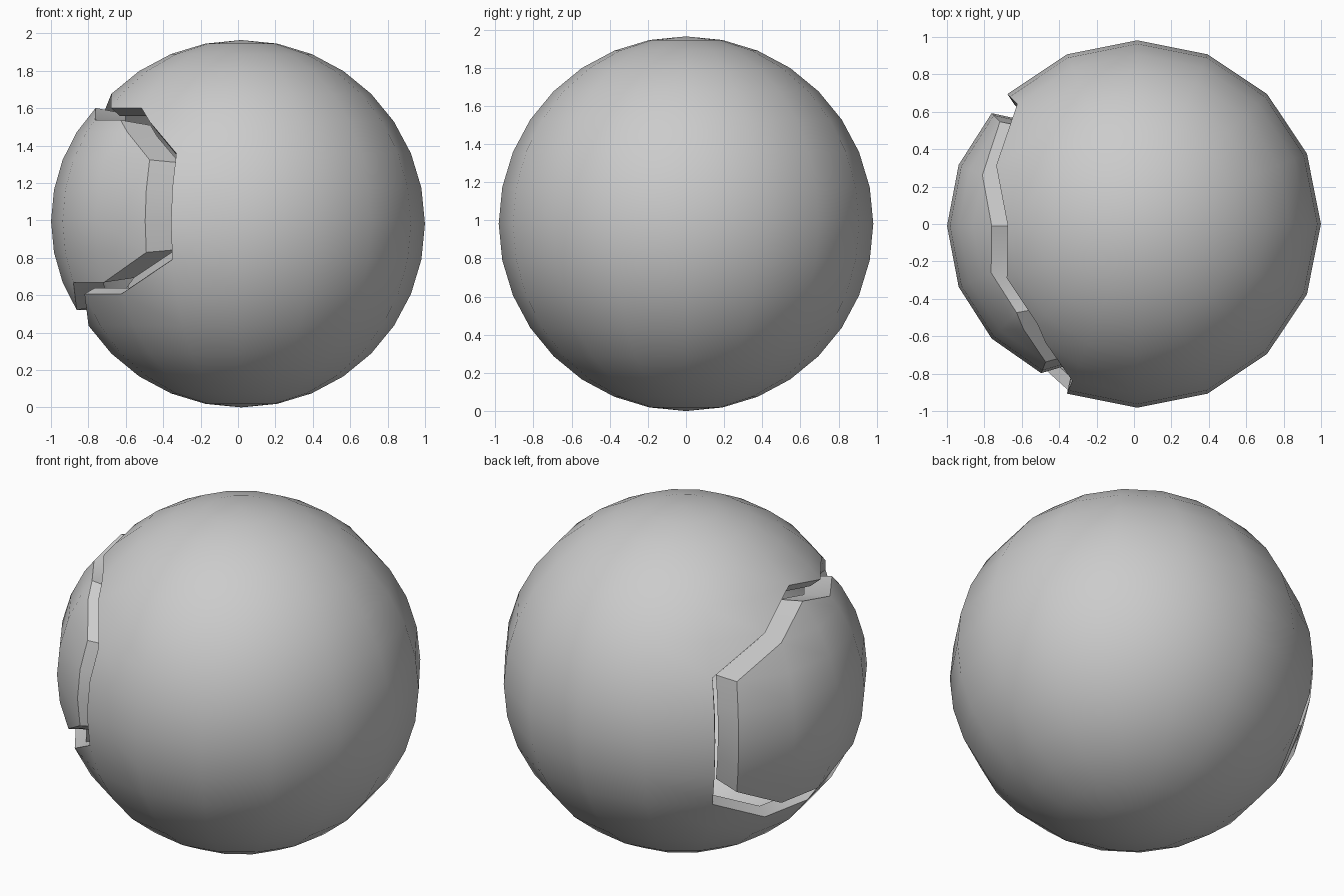
import bpy, bmesh
from math import radians, sin, cos
from mathutils import Vector

if "Cube" in bpy.data.objects:
    bpy.data.objects.remove(bpy.data.objects["Cube"])

R = 0.982
C = Vector((0.0175, 0, R))


def on_ball(lon, polar):
    a, t = radians(lon), radians(polar)
    return Vector((R * sin(t) * cos(a), R * sin(t) * sin(a), R * cos(t))) + C


def ball_mesh():
    bm = bmesh.new()
    bmesh.ops.create_uvsphere(bm, u_segments=16, v_segments=16, radius=R)
    bmesh.ops.translate(bm, vec=C, verts=bm.verts)
    return bm


def nearest(bm, p):
    return min(bm.verts, key=lambda v: (v.co - p).length)


def split(bm, p, q, f):
    a, b = nearest(bm, on_ball(*p)), nearest(bm, on_ball(*q))
    e = bm.edges.get((a, b))
    return bmesh.utils.edge_split(e, a, f)[1]


def cut_outline(bm):
    """Cut the crack outline into the ball and return the faces inside it."""
    s1 = split(bm, (202.5, 45), (202.5, 56.25), 0.5)
    s2 = split(bm, (225, 45), (225, 56.25), 0.5)
    s3 = split(bm, (225, 56.25), (247.5, 56.25), 0.33)
    grid = lambda pts: [nearest(bm, on_ball(*p)) for p in pts]
    loop = grid([(157.5, 56.25), (180, 45)]) + [s1, s2, s3] + grid([
        (247.5, 67.5), (247.5, 78.75), (247.5, 90), (247.5, 101.25),
        (225, 112.5), (202.5, 112.5), (180, 123.75), (157.5, 123.75),
        (135, 112.5), (135, 101.25), (135, 90), (135, 78.75), (135, 67.5)])
    border = set()
    for a, b in zip(loop, loop[1:] + loop[:1]):
        if not bm.edges.get((a, b)):
            bmesh.ops.connect_verts(bm, verts=[a, b])
        border.add(bm.edges.get((a, b)))
    mid = on_ball(191, 84)
    seed = min(bm.faces, key=lambda f: (f.calc_center_median() - mid).length)
    inside, todo = {seed}, [seed]
    while todo:
        for e in todo.pop().edges:
            if e in border:
                continue
            for f in e.link_faces:
                if f not in inside:
                    inside.add(f)
                    todo.append(f)
    return list(inside)


def finish(bm, name):
    me = bpy.data.meshes.new(name)
    bm.to_mesh(me)
    bm.free()
    ob = bpy.data.objects.new(name, me)
    bpy.context.collection.objects.link(ob)
    bpy.ops.object.select_all(action='DESELECT')
    bpy.context.view_layer.objects.active = ob
    ob.select_set(True)
    return ob


# Hollow shell with the broken-out opening
bm = ball_mesh()
bmesh.ops.delete(bm, geom=cut_outline(bm), context='FACES')
shell = finish(bm, "shell")
mod = shell.modifiers.new("thickness", 'SOLIDIFY')
mod.thickness = 0.07
mod.offset = -1
bpy.ops.object.modifier_apply(modifier=mod.name)
bpy.ops.object.shade_smooth_by_angle(angle=radians(30))

# Loose shard: same patch, shrunk, pushed out to the left, thickened inward
bm = ball_mesh()
keep = set(cut_outline(bm))
bmesh.ops.delete(bm, geom=[f for f in bm.faces if f not in keep], context='FACES')
for v in bm.verts:
    v.co = (0.83 * v.co.x - 0.199, 0.868 * v.co.y - 0.01, 1.09 + 0.872 * (v.co.z - 1.09))
ext = bmesh.ops.extrude_face_region(bm, geom=bm.faces[:], use_keep_orig=True)
for v in ext["geom"]:
    if isinstance(v, bmesh.types.BMVert):
        v.co = (v.co.x + 0.16, v.co.y * 0.94, 1.07 + 0.94 * (v.co.z - 1.07))
bmesh.ops.recalc_face_normals(bm, faces=bm.faces)
finish(bm, "shard")
bpy.ops.object.shade_smooth_by_angle(angle=radians(30))
